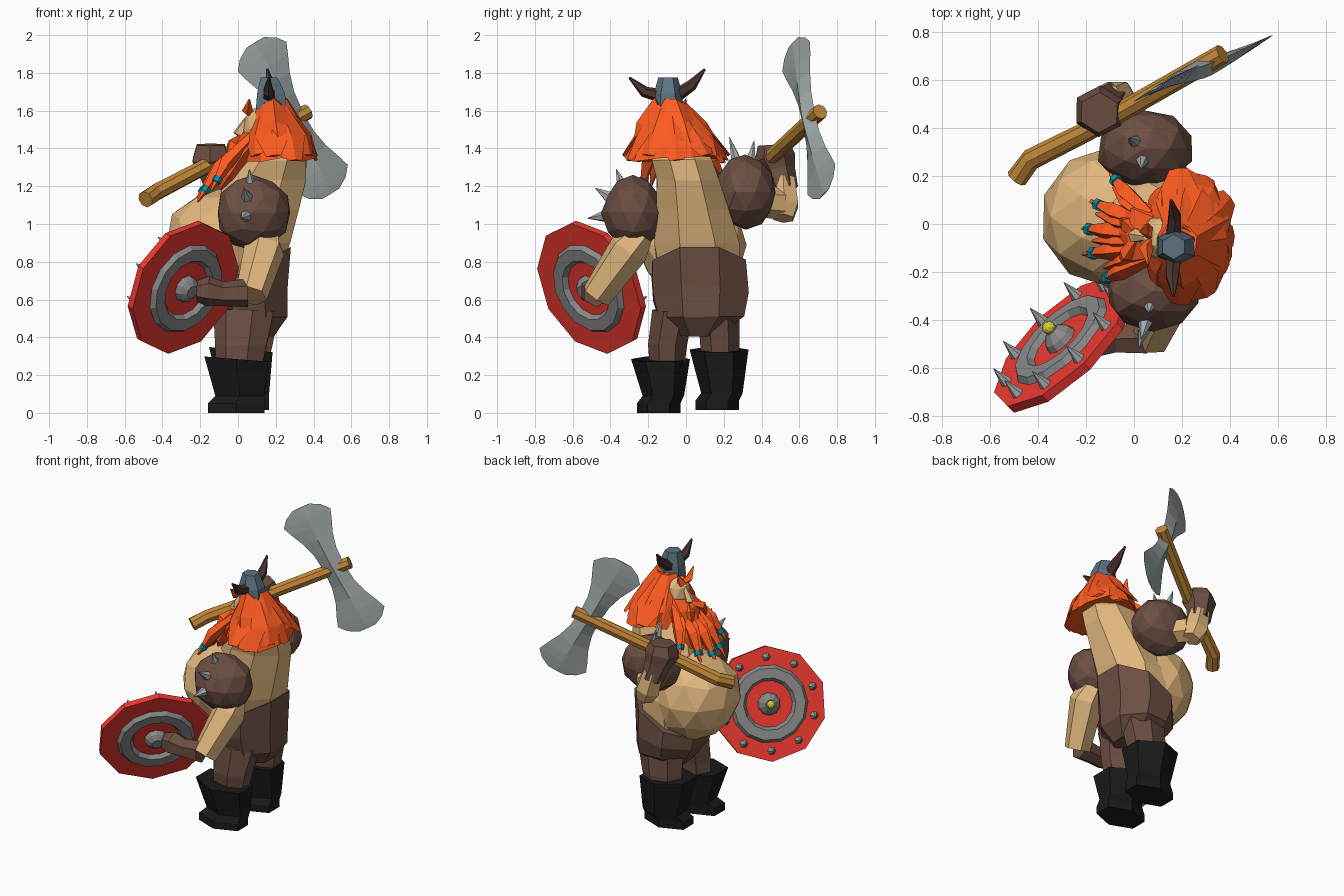
import bpy, bmesh, math, random
from mathutils import Vector as V

if "Cube" in bpy.data.objects:
    bpy.data.objects.remove(bpy.data.objects["Cube"])

random.seed(4)


def mat(name, r, g, b):
    m = bpy.data.materials.new(name)
    m.diffuse_color = (r, g, b, 1)
    m.use_nodes = True
    m.node_tree.nodes["Principled BSDF"].inputs["Base Color"].default_value = m.diffuse_color
    return m


SKIN = mat("skin", .76, .48, .21)
LEATHER = mat("leather", .15, .077, .055)
BLACK = mat("black", .01, .01, .01)
HAIR = mat("hair", 1, .105, .015)
RED = mat("red", .85, .04, .03)
STEEL = mat("steel", .37, .41, .41)
IRON = mat("iron", .25, .25, .25)
HELM = mat("helm", .11, .17, .22)
WOOD = mat("wood", .55, .25, .04)
HORN = mat("horn", .07, .035, .028)
TEAL = mat("teal", 0, .3, .42)
GOLD = mat("gold", .75, .62, .04)


def finish(name, bm, m):
    bmesh.ops.recalc_face_normals(bm, faces=bm.faces)
    me = bpy.data.meshes.new(name)
    bm.to_mesh(me)
    bm.free()
    me.materials.append(m)
    ob = bpy.data.objects.new(name, me)
    bpy.context.collection.objects.link(ob)
    return ob


def skin(name, rings, m):
    bm = bmesh.new()
    vs = [[bm.verts.new(p) for p in r] for r in rings]
    n = len(vs[0])
    for a, b in zip(vs, vs[1:]):
        for i in range(n):
            j = (i + 1) % n
            bm.faces.new((a[i], a[j], b[j], b[i]))
    bm.faces.new(vs[0])
    bm.faces.new(vs[-1])
    return finish(name, bm, m)


def loft(name, secs, m, sides=8, jag=0):
    """Stacked rings: (x, y, z, rx, ry[, slope in x])."""
    rings = []
    for s in secs:
        x, y, z, rx, ry = s[:5]
        sl = s[5] if len(s) > 5 else 0
        ring = []
        for i in range(sides):
            a = 2 * math.pi * (i + .5) / sides
            k = 1 / math.cos(math.pi / sides) + random.uniform(-jag, jag)
            dx, dy = math.cos(a) * rx * k, math.sin(a) * ry * k
            ring.append(V((x + dx, y + dy, z + sl * dx + random.uniform(-jag, jag) * .3)))
        rings.append(ring)
    return skin(name, rings, m)


def tube(name, pts, radii, m, sides=6, ref=(0, 0, 1)):
    """Swept polygon; a radius may be a pair (along ref, across)."""
    pts = [V(p) for p in pts]
    rings = []
    for i, p in enumerate(pts):
        t = (pts[min(i + 1, len(pts) - 1)] - pts[max(i - 1, 0)]).normalized()
        u = V(ref) - t * t.dot(V(ref))
        u.normalize()
        w = t.cross(u)
        r = radii[i] if isinstance(radii[i], tuple) else (radii[i], radii[i])
        rings.append([p + u * r[0] * math.cos(2 * math.pi * k / sides)
                      + w * r[1] * math.sin(2 * math.pi * k / sides) for k in range(sides)])
    return skin(name, rings, m)


def ball(name, loc, size, m, sub=2, jit=0):
    bm = bmesh.new()
    bmesh.ops.create_icosphere(bm, subdivisions=sub, radius=1)
    for v in bm.verts:
        k = 1 + random.uniform(-jit, jit)
        v.co = V(loc) + V([c * s * k for c, s in zip(v.co, size)])
    return finish(name, bm, m)


def spike(name, base, tip, r):
    tube(name, [base, tip], [r, .002], STEEL, 6, (.3, .2, .9))


# boots and legs
for side, x, y, z, top in (("left", -.01, -.135, 0, .285), ("right", .015, .175, .015, .335)):
    loft(side + "_boot", [(x, y - .01, z, .15, .10), (x, y - .01, z + .05, .15, .10),
                          (x + .02, y + .015, z + .09, .13, .095),
                          (x, y, top, .168, .135, -.08)], BLACK, 6)
    yc = y + (.035 if y < 0 else .005)
    loft(side + "_leg", [(x + .02, yc, .2, .11, .08),
                         (x + .035, yc, .36, .13, .095), (x + .05, yc + (.03 if y < 0 else -.01), .54, .15, .1)],
         LEATHER, 7, .03)

# trousers, torso and belly
loft("trousers", [(.07, .065, .41, .12, .11), (.065, .08, .51, .195, .225), (.05, .078, .62, .215, .25, .25),
                  (.05, .07, .76, .23, .25, .5)], LEATHER, 8, .02)
loft("torso", [(.05, .07, .7, .19, .21, .5), (.06, .06, .9, .215, .225), (.1, .035, 1.08, .22, .19),
               (.145, .01, 1.23, .215, .165), (.19, -.02, 1.34, .17, .16),
               (.17, -.05, 1.47, .09, .1)], SKIN, 8, .015)
ball("belly", (-.1, .03, .89), (.285, .29, .30), SKIN, 2, .04)

# shoulder pads with spikes
PADS = {"left": ((.08, -.28, 1.06), [(.06, -.37, 1.29), (.03, -.48, 1.19), (.02, -.52, 1.03)]),
        "right": ((.045, .315, 1.17), [(.03, .23, 1.46), (-.02, .36, 1.44)])}
for side, (c, tips) in PADS.items():
    ball(side + "_shoulder", c, (.2, .165, .195), LEATHER, 2, .04)
    for t in tips:
        d = (V(t) - V(c)).normalized()
        spike(side + "_shoulder_spike", V(c) + d * .15, t, .034)

# left arm and glove behind the shield
tube("left_arm", [(.14, -.25, .95), (.14, -.3, .87), (.07, -.475, .62)], [.08, .11, .085], SKIN, 6)
tube("left_glove", [(.05, -.475, .635), (-.08, -.48, .63), (-.16, -.485, .645), (-.22, -.485, .645)],
     [.075, .065, .08, .055], LEATHER, 6)

# right arm and glove on the axe
tube("right_upper_arm", [(.03, .36, 1.12), (-.05, .49, 1.11)], [.08, .085], SKIN, 6)
tube("right_forearm", [(-.04, .515, 1.03), (-.07, .52, 1.1), (-.11, .515, 1.24)],
     [.06, .085, .07], SKIN, 6, (1, 0, 0))
tube("right_glove", [(-.1, .52, 1.18), (-.13, .495, 1.28), (-.145, .47, 1.35), (-.145, .465, 1.42)],
     [.075, .085, .11, .085], LEATHER, 6, (.8, -.5, 0))

# axe: bent handle and double blade
tube("axe_handle", [(-.49, .19, 1.13), (-.43, .27, 1.17), (-.2, .385, 1.29), (.37, .71, 1.595)],
     [.045, .045, .042, .042], WOOD, 8)
h, b, c = V((.79, .45, .416)), V((-.44, -.18, .88)), V((.29, .65, 1.56))
half = [(.03, .072, .04), (.12, .078, .034), (.22, .105, .026), (.31, .145, .018), (.37, .168, .012),
        (.42, .125, .008), (.455, .06, .005)]
prof = [(-s, w, t) for s, w, t in reversed(half)] + half
tube("axe_blade", [c + b * s for s, w, t in prof], [(w, t) for s, w, t in prof], STEEL, 4, h)

# round shield
n, sc = V((-.65, .67, .36)).normalized(), V((-.29, -.5, .665))
e1 = (V((0, 0, 1)) - n * n.z).normalized()
e2 = n.cross(e1)
tube("shield_disc", [sc - n * .02, sc + n * .02], [.37, .37], RED, 10)
bpy.ops.mesh.primitive_torus_add(location=sc, rotation=n.to_track_quat('Z', 'Y').to_euler(),
                                 major_segments=14, minor_segments=6, major_radius=.2, minor_radius=.064)
ring = bpy.context.object
ring.name = "shield_ring"
ring.scale.z = .85
ring.data.materials.append(IRON)
tube("shield_boss", [sc + n * o for o in (-.075, -.05, 0, .05, .085)], [.035, .065, .08, .065, .03], IRON, 10)
ball("shield_boss_tip", sc + n * .1, (.028, .028, .028), GOLD, 2)
for i in range(10):
    a = math.radians(36 * i)
    p = sc + (e1 * math.cos(a) + e2 * math.sin(a)) * .3
    spike("shield_spike", p + n * .015, p + n * .105, .028)

# face and nose
ball("head", (.125, -.06, 1.5), (.1, .1, .13), SKIN, 2)
tube("nose", [(.05, -.055, 1.56), (.005, -.05, 1.48), (.04, -.05, 1.46)], [.015, .032, .025], SKIN, 5, (0, 1, 0))

# hair: skirt with broad pointed locks
loft("hair", [(.185, -.08, 1.65, .075, .085), (.2, -.07, 1.53, .13, .175), (.22, -.055, 1.43, .17, .225),
              (.23, -.05, 1.345, .175, .25)], HAIR, 10, .07)
for i in range(9):
    a = math.radians(-135 + 270 * i / 8)
    ca, sa = math.cos(a), math.sin(a)
    tube("hair_lock", [(.185 + .06 * ca, -.08 + .06 * sa, 1.635), (.215 + .15 * ca, -.06 + .19 * sa, 1.46),
                       (.225 + random.uniform(.18, .22) * ca, -.05 + random.uniform(.25, .29) * sa,
                        random.uniform(1.325, 1.37))],
         [(.015, .04), (.028, .09), (.008, .04)], HAIR, 4, (ca, sa, .5))
for y in (-.13, .0):
    tube("brow", [(.08, -.06, 1.58), (.05, -.06 + (y + .06) * .6, 1.6), (.06, y * 1.3, 1.66)],
         [.015, .03, .004], HAIR, 4)
    tube("moustache", [(.02, -.05, 1.46), (-.03, y, 1.42), (-.06, y * 1.5 + .03, 1.32)],
         [.02, .035, .005], HAIR, 4)

# beard: core plus tapering strands, some with beads
tube("beard", [(.1, -.055, 1.47), (.03, -.045, 1.4), (-.05, -.03, 1.27), (-.09, -.02, 1.2)],
     [(.06, .11), (.075, .14), (.05, .13), (.02, .08)], HAIR, 7, (-1, 0, .6))
for i in range(9):
    f = i / 8
    y = -.24 + .45 * f
    bulge = math.sin(math.pi * min(1, f * .9 + .1))
    tip = V((-.1 - .135 * bulge, y, 1.21 - .11 * bulge))
    if i % 2:
        tip += V((.06, 0, .06))
    root = V((.07, -.055 + (y + .02) * .4, 1.46))
    mid = root.lerp(tip, .55) + V((-.01, 0, .025))
    tube("beard_strand", [root, mid, tip], [.025, .04, .006], HAIR, 4, (0, 1, .4))
    if i % 2 == 0:
        p = mid.lerp(tip, .62)
        d = (tip - mid).normalized() * .015
        tube("beard_bead", [p - d, p + d], [.026, .026], TEAL, 6, (0, 1, .4))

# helmet and horns
loft("helmet", [(.175, -.095, 1.61, .08, .07), (.175, -.095, 1.69, .074, .065),
                (.165, -.095, 1.775, .045, .045)], HELM, 6)
tube("left_horn", [(.165, -.14, 1.68), (.16, -.22, 1.7), (.165, -.3, 1.775)], [.036, .03, .006], HORN, 6)
tube("right_horn", [(.165, -.05, 1.68), (.17, .03, 1.735), (.155, .1, 1.82)], [.036, .03, .006], HORN, 6)
